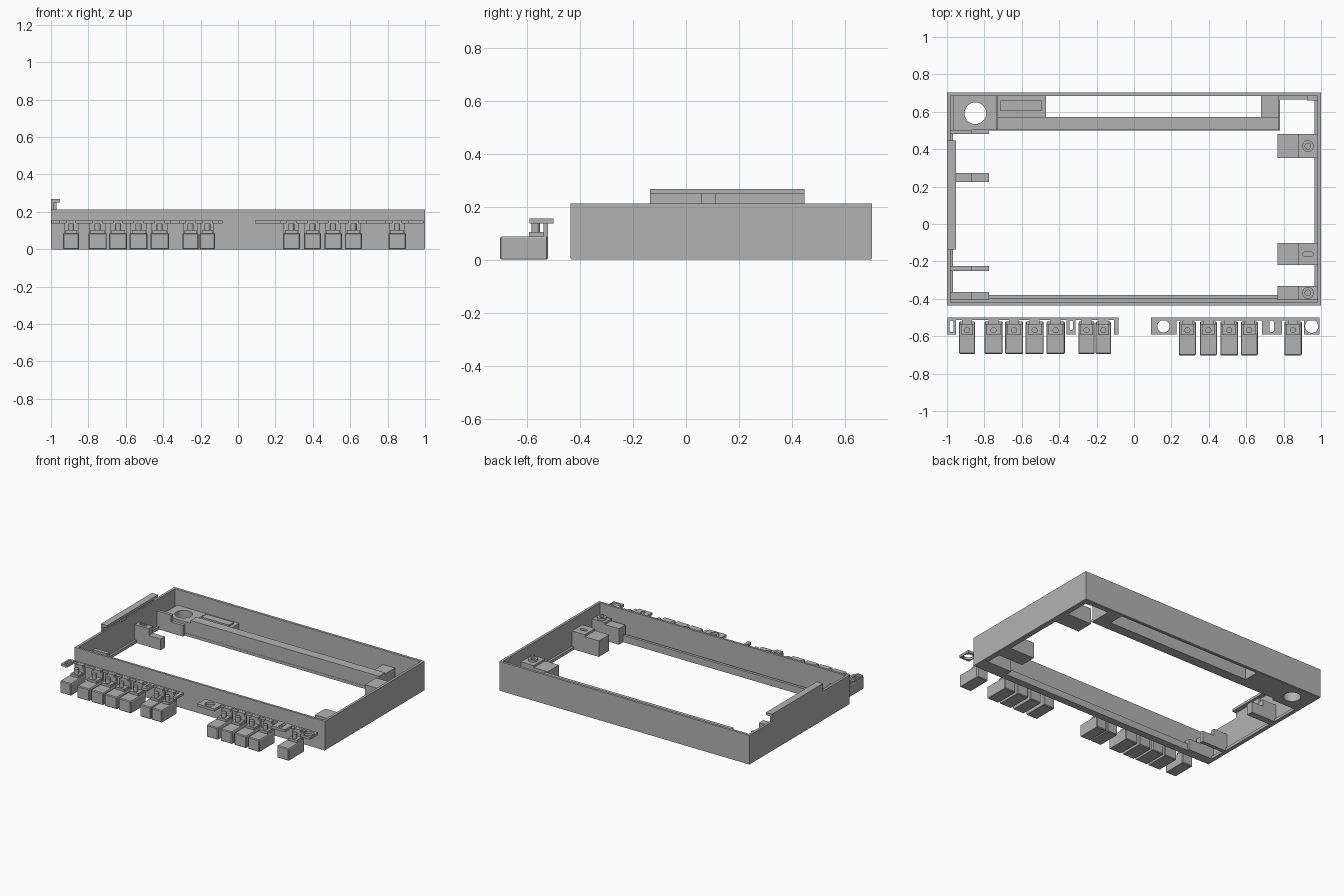
import bpy, math

cube = bpy.data.objects.get("Cube")
if cube:
    bpy.data.objects.remove(cube, do_unlink=True)

gray = bpy.data.materials.new("plain_gray")
gray.use_nodes = True
gray.diffuse_color = (0.45, 0.45, 0.45, 1)
gray.node_tree.nodes["Principled BSDF"].inputs["Base Color"].default_value = (0.45, 0.45, 0.45, 1)


def rect(x0, x1, y0, y1):
    return [(x0, y0), (x1, y0), (x1, y1), (x0, y1)]


def circle(cx, cy, r, n=32):
    return [(cx + r * math.cos(2 * math.pi * i / n), cy + r * math.sin(2 * math.pi * i / n)) for i in range(n)]


def slot(cx, cy, w, h):
    """Rounded slot, long along its larger side."""
    r, pts = min(w, h) / 2, []
    for i in range(16):
        a = 2 * math.pi * (i + 0.5) / 16
        c, s = math.cos(a), math.sin(a)
        pts.append((cx + r * c + math.copysign(w / 2 - r, c), cy + r * s + math.copysign(h / 2 - r, s)))
    return pts


def slab(name, loops, z0, z1, bevel=0):
    """Extrude an outline (first loop) with holes (other loops) from z0 to z1."""
    cu = bpy.data.curves.new(name, 'CURVE')
    cu.dimensions = '2D'
    cu.fill_mode = 'BOTH'
    cu.extrude = (z1 - z0) / 2
    for loop in loops:
        sp = cu.splines.new('POLY')
        sp.points.add(len(loop) - 1)
        for p, (x, y) in zip(sp.points, loop):
            p.co = (x, y, 0, 1)
        sp.use_cyclic_u = True
    tmp = bpy.data.objects.new(name + "_outline", cu)
    mesh = bpy.data.meshes.new_from_object(tmp)
    bpy.data.objects.remove(tmp)
    mesh.name = name
    for v in mesh.vertices:
        v.co.z += (z0 + z1) / 2
    mesh.materials.clear()
    mesh.materials.append(gray)
    for p in mesh.polygons:
        p.material_index = 0
        p.use_smooth = False
    ob = bpy.data.objects.new(name, mesh)
    bpy.context.collection.objects.link(ob)
    if bevel:
        weld = ob.modifiers.new("weld", 'WELD')
        weld.merge_threshold = 0.0001
        bev = ob.modifiers.new("bevel", 'BEVEL')
        bev.width = bevel
        bev.segments = 1
    return ob


def box(name, x0, x1, y0, y1, z0, z1, bevel=0):
    return slab(name, [rect(x0, x1, y0, y1)], z0, z1, bevel)


# Frame: outer walls and pierced face
hole = circle(-0.848, 0.592, 0.058)
slab("frame_walls", [rect(-1, 1, -0.436, 0.703), rect(-0.982, 0.982, -0.42, 0.685)], 0.004, 0.213)
opening = [(-0.967, -0.38), (0.965, -0.38), (0.965, 0.665), (0.78, 0.665), (0.78, 0.5), (-0.967, 0.5)]
slab("frame_face", [rect(-0.996, 0.996, -0.432, 0.699), opening, rect(-0.47, 0.68, 0.573, 0.684), hole], 0, 0.02)
box("front_rib", -0.97, 0.967, -0.4, -0.38, 0, 0.05)

# Back shelf and its end blocks
box("back_shelf", -0.73, 0.775, 0.502, 0.571, 0, 0.12)
slab("corner_block", [rect(-0.965, -0.732, 0.502, 0.684), hole], 0, 0.1)
box("shelf_left_block", -0.73, -0.47, 0.573, 0.69, 0, 0.1)
box("shelf_left_pad", -0.715, -0.495, 0.605, 0.66, 0.1, 0.11)
box("shelf_right_block", 0.68, 0.775, 0.573, 0.69, 0, 0.11)
box("corner_tab", 0.925, 0.985, 0.66, 0.69, 0, 0.1)

# Stepped brackets on the right (+x) wall
for i, (y0, y1) in enumerate([(0.352, 0.481), (-0.22, -0.102), (-0.405, -0.332)]):
    cy = (y0 + y1) / 2
    box(f"left_bracket_step_{i}", 0.768, 0.88, y0, y1, 0, 0.115)
    if i == 1:
        pocket = slot(0.93, cy, 0.055, 0.025)
        slab(f"left_bracket_{i}", [rect(0.88, 0.99, y0, y1), pocket], 0.02, 0.13)
        box(f"left_bracket_base_{i}", 0.88, 0.985, y0, y1, 0, 0.02)
    else:
        box(f"left_bracket_{i}", 0.88, 0.99, y0, y1, 0, 0.13)
        slab(f"left_boss_{i}", [circle(0.93, cy, 0.031), circle(0.93, cy, 0.015)], 0.13, 0.145)

# Stepped clips on the other wall
for i, (y0, y1) in enumerate([(0.48, 0.502), (0.224, 0.272), (-0.252, -0.225), (-0.405, -0.364)]):
    box(f"right_clip_{i}", -0.99, -0.87, y0, y1, 0, 0.13)
    box(f"right_clip_step_{i}", -0.87, -0.775, y0, y1, 0, 0.08)
    if i in (1, 3):
        cy = (y0 + y1) / 2
        slab(f"right_clip_rib_{i}", [slot(-0.93, cy, 0.055, 0.014)], 0.13, 0.138)

# Hooked tab rising above the side wall
box("tab_stem", -1, -0.983, -0.136, 0.447, 0.2, 0.252)
box("tab_lip", -1, -0.951, -0.136, 0.447, 0.25, 0.268)
box("tab_catch", -1, -0.97, 0.058, 0.113, 0.213, 0.25)

# Button keys hanging from the rails
def button(name, x0, x1, y0):
    cx = (x0 + x1) / 2
    box(name + "_body", x0, x1, y0, -0.522, 0, 0.087, 0.005)
    box(name + "_step", x0 + 0.012, x1 - 0.012, -0.593, -0.53, 0.08, 0.104)
    box(name + "_back", x0 + 0.004, x1 - 0.004, -0.538, -0.522, 0.08, 0.14)
    slab(name + "_peg", [circle(cx, -0.568, 0.016, 20)], 0.09, 0.138)
    box(name + "_arm", cx - 0.027, cx + 0.027, -0.538, -0.505, 0.137, 0.154)


left_keys = [(-0.935, -0.85), (-0.8, -0.702), (-0.689, -0.593), (-0.58, -0.483),
             (-0.468, -0.37), (-0.297, -0.211), (-0.205, -0.123)]
right_keys = [(0.24, 0.331), (0.352, 0.443), (0.462, 0.556), (0.571, 0.662), (0.804, 0.897)]
for side, keys, y0 in (("right", left_keys, -0.695), ("left", right_keys, -0.703)):
    for i, (x0, x1) in enumerate(keys):
        button(f"{side}_button_{i}", x0, x1, y0)

# Rails with pierced mounting tabs
Z0, Z1, BACK = 0.137, 0.155, -0.5
box("right_rail", -0.995, -0.083, -0.514, BACK, Z0, Z1)
box("right_rail_end", -0.108, -0.083, -0.59, BACK, Z0, Z1)
box("left_rail", 0.1, 0.98, -0.516, BACK, Z0, Z1)
tabs = [("right_end_tab", -0.998, -0.952, slot(-0.975, -0.547, 0.023, 0.062)),
        ("right_slot_tab", -0.361, -0.312, slot(-0.336, -0.542, 0.02, 0.05)),
        ("left_inner_tab", 0.09, 0.227, circle(0.158, -0.547, 0.033)),
        ("left_slot_tab", 0.684, 0.79, slot(0.736, -0.547, 0.026, 0.062)),
        ("left_end_tab", 0.91, 0.991, circle(0.95, -0.547, 0.035))]
for name, x0, x1, cut in tabs:
    slab(name, [rect(x0, x1, -0.592, BACK), cut], Z0, Z1)
